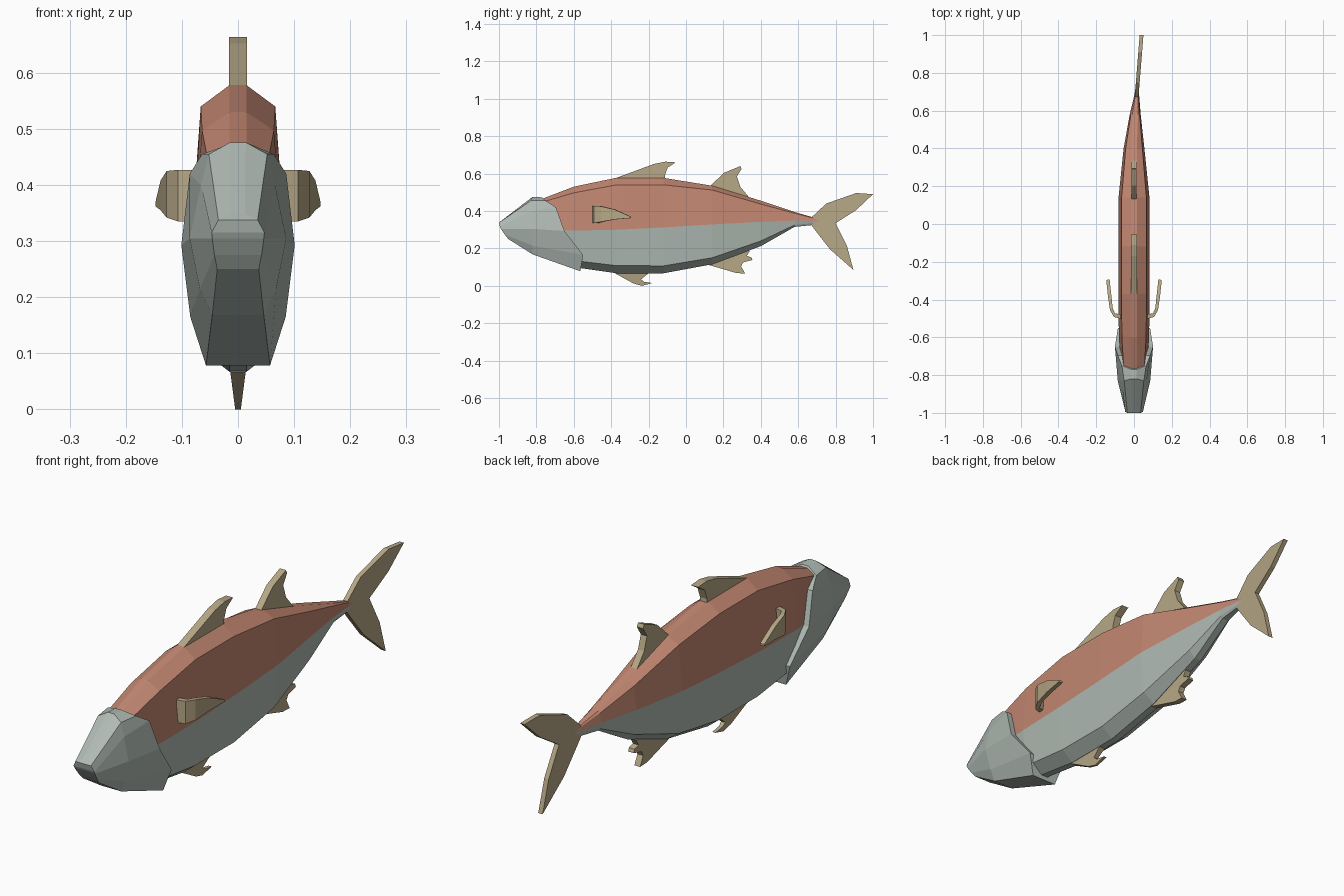
import bpy, bmesh

if "Cube" in bpy.data.objects:
    bpy.data.objects.remove(bpy.data.objects["Cube"])

def mat(name, rgb):
    m = bpy.data.materials.new(name)
    m.diffuse_color = (*rgb, 1)
    m.use_nodes = True
    m.node_tree.nodes["Principled BSDF"].inputs["Base Color"].default_value = m.diffuse_color
    return m

RED = mat("back_red", (0.54, 0.24, 0.165))
GREY = mat("belly_grey", (0.43, 0.49, 0.45))
TAN = mat("fin_tan", (0.47, 0.39, 0.24))

def make(name, verts, faces, mats):
    me = bpy.data.meshes.new(name)
    me.from_pydata(verts, [], [f[0] for f in faces])
    for m in mats:
        me.materials.append(m)
    for p, f in zip(me.polygons, faces):
        p.material_index = f[1]
    bm = bmesh.new()
    bm.from_mesh(me)
    bmesh.ops.recalc_face_normals(bm, faces=bm.faces)
    bm.to_mesh(me)
    bm.free()
    ob = bpy.data.objects.new(name, me)
    bpy.context.collection.objects.link(ob)
    return ob

def loft(name, halves, mats, split=99, bend=lambda y: 0):
    """Mirror half sections (top to bottom) into rings, skin them, cap with strips."""
    k = len(halves[0])
    n = 2 * k
    verts = []
    for h in halves:
        ring = list(h) + [(-x, y, z) for x, y, z in reversed(h)]
        verts += [(x + bend(y), y, z) for x, y, z in ring]
    faces = []
    for r in range(len(halves) - 1):
        for i in range(n):
            j = (i + 1) % n
            low = split <= i < n - 1 - split
            faces.append(((r*n+i, r*n+j, r*n+n+j, r*n+n+i), int(low)))
    for o in (0, (len(halves) - 1) * n):
        for i in range(k - 1):
            faces.append(((o+i, o+i+1, o+n-2-i, o+n-1-i), int(i >= split)))
    return make(name, verts, faces, mats)

def bend(y):
    return max(0, y - 0.5) * 0.08

# Body: y, top, shoulder, colour line, lower edge, bottom, half width
stations = [
    (-0.77, .465, .447, .30, .23, .19, .068),
    (-0.60, .53, .497, .295, .135, .10, .080),
    (-0.37, .578, .54, .30, .108, .067, .083),
    (-0.12, .577, .54, .312, .107, .067, .083),
    (0.14, .535, .512, .328, .15, .115, .082),
    (0.40, .455, .437, .342, .24, .212, .055),
    (0.58, .395, .388, .349, .325, .315, .029),
    (0.68, .366, .362, .347, .335, .325, .013),
    (0.77, .345, .344, .341, .337, .335, .005),
]
loft("body", [[(min(.015, w*.6), y, t), (w*.8, y, s), (w, y, m), (w*.8, y, l),
               (min(.015, w*.6), y, b)] for y, t, s, m, l, b, w in stations],
     [RED, GREY], split=2, bend=bend)

# Head with gill cover edge
loft("head", [
    [(.012, -.985, .349), (.035, -1, .338), (.047, -.995, .315),
     (.046, -.99, .305), (.042, -.97, .275), (.037, -.95, .25)],
    [(.014, -.82, .476), (.052, -.83, .455), (.066, -.83, .40),
     (.086, -.83, .305), (.068, -.82, .215), (.046, -.82, .168)],
    [(.014, -.77, .473), (.064, -.75, .455), (.086, -.695, .42),
     (.101, -.65, .293), (.085, -.55, .165), (.057, -.565, .078)],
], [GREY])

# Flat fins: outline in (y, z), slightly thinner toward the tip
def fin(name, outline, half, curve=lambda y: 0):
    n = len(outline)
    verts = [(curve(y) + s*half(y, z), y, z) for s in (-1, 1) for y, z in outline]
    faces = [(tuple(range(n)), 0), (tuple(range(n, 2*n)), 0)]
    faces += [((i, (i+1) % n, n + (i+1) % n, n + i), 0) for i in range(n)]
    return make(name, verts, faces, [TAN])

fin("front_dorsal_fin", [(-.37, .56), (-.37, .578), (-.17, .652), (-.11, .664), (-.055, .66),
    (-.098, .632), (-.113, .59), (-.11, .55)], lambda y, z: .016)
fin("rear_dorsal_fin", [(.13, .50), (.13, .535), (.205, .605), (.29, .64), (.297, .625),
    (.272, .585), (.29, .53), (.34, .47), (.32, .45)], lambda y, z: .014)
fin("anal_fin", [(.12, .14), (.12, .112), (.27, .068), (.315, .066), (.295, .105), (.305, .125),
    (.355, .138), (.35, .152), (.325, .16), (.34, .185), (.32, .21)], lambda y, z: .013)
fin("pelvic_fin", [(-.38, .09), (-.38, .067), (-.28, .012), (-.235, 0), (-.18, .015),
    (-.225, .022), (-.24, .035), (-.20, .067), (-.20, .09)], lambda y, z: .005 + z*.13)
fin("tail_fin", [(.67, .365), (.75, .44), (.91, .496), (1, .49), (.91, .405), (.80, .335),
    (.86, .215), (.895, .085), (.77, .195), (.70, .285), (.67, .325)],
    lambda y, z: .010, bend)

# Pectoral fins: curved strip of (x, y, bottom, top, normal x, normal y)
path = [(.070, -.49, .335, .427, .2, -1), (.104, -.482, .335, .427, .3, -.9),
        (.120, -.45, .342, .425, .8, -.5), (.129, -.38, .355, .408, 1, -.2),
        (.138, -.295, .362, .370, 1, -.1)]
for side, s in (("right", 1), ("left", -1)):
    verts = []
    for x, y, b, t, nx, ny in path:
        for d, z in ((-1, b), (1, b), (1, t), (-1, t)):
            verts.append((s*(x + d*nx*.009), y + d*ny*.011, z))
    faces = [((4*r+i, 4*r+(i+1) % 4, 4*r+4+(i+1) % 4, 4*r+4+i), 0)
             for r in range(len(path)-1) for i in range(4)]
    e = 4*len(path)
    faces += [((0, 1, 2, 3), 0), ((e-4, e-3, e-2, e-1), 0)]
    make(side + "_pectoral_fin", verts, faces, [TAN])
